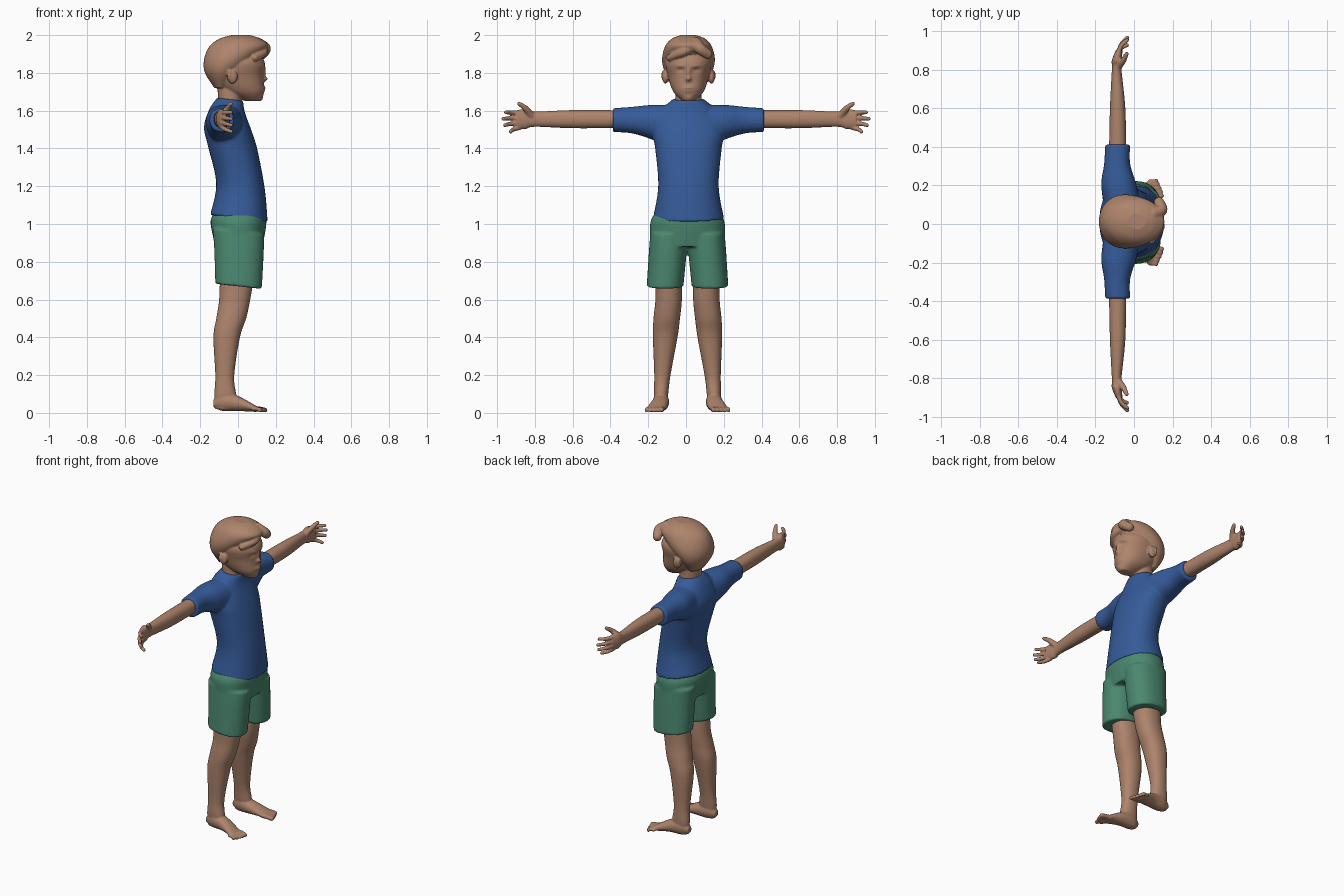
import bpy, bmesh, math
from mathutils import Vector, Matrix

cube = bpy.data.objects.get("Cube")
if cube:
    bpy.data.objects.remove(cube, do_unlink=True)


def material(name, red, green, blue):
    mat = bpy.data.materials.new(name)
    mat.use_nodes = True
    mat.diffuse_color = (red, green, blue, 1)
    shader = mat.node_tree.nodes["Principled BSDF"]
    shader.inputs["Base Color"].default_value = (red, green, blue, 1)
    return mat


skin = material("warm skin", .42, .23, .15)
blue_cotton = material("blue cotton", .036, .105, .32)
green_cotton = material("green cotton", .07, .245, .16)


def spline(points, steps):
    """Smooth in-between points that pass through the given ones."""
    result = []
    last = len(points) - 1
    for i in range(last):
        before, start, end, after = (Vector(points[min(max(k, 0), last)])
                                     for k in range(i - 1, i + 3))
        leaving, arriving = (end - before) / 2, (after - start) / 2
        for step in range(steps):
            t = step / steps
            blend = t * t * (3 - 2 * t)
            result.append(start.lerp(end, blend) + leaving * t * (1 - t) ** 2
                          - arriving * t * t * (1 - t))
    return result + [Vector(points[last])]


def loft(bm, axis, rings, origin, side=1, power=2.2, slant=0, steps=5, segments=48):
    """Each ring: position on axis, low, high, half width across, centre across."""
    along, across = [k for k in range(3) if k != axis]
    rings = [ring if len(ring) > 4 else (*ring, 0) for ring in rings]
    loops = []
    for position, low, high, half, centre in spline(rings, steps):
        loop = []
        for k in range(segments):
            angle = math.tau * k / segments
            c, s = (math.copysign(abs(w) ** (2 / power), w)
                    for w in (math.cos(angle), math.sin(angle)))
            point = Vector()
            point[along] = (low + high) / 2 + c * (high - low) / 2
            point[across] = centre + s * half
            point[axis] = position + slant * c * (high - low) / 2
            point.y *= side
            loop.append(bm.verts.new(point + Vector(origin)))
        loops.append(loop)
    for lower, upper in zip(loops, loops[1:]):
        for k in range(segments):
            bm.faces.new((lower[k - 1], lower[k], upper[k], upper[k - 1]))
    bm.faces.new(loops[0])
    bm.faces.new(loops[-1])


def ball(bm, centre, radii):
    place = Matrix.Translation(centre) @ Matrix.Diagonal((*radii, 1))
    bmesh.ops.create_uvsphere(bm, u_segments=16, v_segments=10, radius=1, matrix=place)


def strand(bm, points, start_radius, end_radius, origin, side=1):
    """Rounded tapering strand along a path, for digits and locks of hair."""
    path = spline(points, 6)
    for i, point in enumerate(path):
        radius = start_radius + (end_radius - start_radius) * i / (len(path) - 1)
        point.y *= side
        ball(bm, point + Vector(origin), [radius] * 3)


def finish(name, bm, mat, voxel, smoothing):
    """Fuse the overlapping volumes into one smooth surface."""
    bmesh.ops.recalc_face_normals(bm, faces=bm.faces)
    mesh = bpy.data.meshes.new(name)
    bm.to_mesh(mesh)
    bm.free()
    mesh.materials.append(mat)
    mesh.shade_smooth()
    part = bpy.data.objects.new(name, mesh)
    bpy.context.collection.objects.link(part)
    fuse = part.modifiers.new("fuse", 'REMESH')
    fuse.mode = 'VOXEL'
    fuse.voxel_size = voxel
    fuse.use_smooth_shade = True
    soften = part.modifiers.new("soften", 'SMOOTH')
    soften.iterations = smoothing


middle = (0, .013, 0)
hips = (0, .008, 0)

# Skull and jaw
bm = bmesh.new()
loft(bm, 2, [(1.65, .04, .12, .03), (1.7, -.07, .137, .08), (1.78, -.15, .135, .108),
             (1.86, -.15, .14, .12), (1.93, -.08, .09, .07)],
     middle, steps=12, segments=96)


def push(across, height, wide, tall, depth):
    """Press a soft bump or hollow into the face, on both cheeks alike."""
    for vert in bm.verts:
        if vert.co.x > .03:
            y = (abs(vert.co.y - middle[1]) - across) / wide
            z = (vert.co.z - height) / tall
            vert.co.x += depth * math.exp(-y * y - z * z)


push(0, 1.8, .01, .025, .012)         # nose bridge
push(0, 1.768, .014, .012, .024)      # nose tip
push(0, 1.715, .03, .013, .011)       # lips
push(0, 1.712, .024, .004, -.009)     # mouth line
push(0, 1.665, .02, .012, .006)       # chin
push(.042, 1.812, .018, .012, -.015)  # eye sockets
push(.042, 1.808, .012, .007, .008)   # eyeballs
push(.04, 1.837, .026, .007, .005)    # brows

# Neck
loft(bm, 2, [(1.56, -.1, .015, .07), (1.75, -.11, .02, .068)], middle)

# Hair mass and swept fringe
loft(bm, 2, [(1.72, -.125, -.06, .07), (1.8, -.175, .015, .123), (1.87, -.18, .09, .14),
             (1.94, -.152, .158, .124), (1.98, -.1, .12, .09), (2, -.035, .065, .04)],
     middle, power=2)
strand(bm, [(.1, .04, 1.955), (.143, .06, 1.93), (.13, .1, 1.9)], .034, .027, middle)
strand(bm, [(.11, .03, 1.945), (.135, -.03, 1.91), (.09, -.1, 1.88)], .03, .018, middle)

# Ears
for side in (-1, 1):
    ball(bm, (-.03, middle[1] + side * .122, 1.78), (.028, .018, .037))
    ball(bm, (-.045, middle[1] + side * .132, 1.787), (.012, .012, .028))
finish("head", bm, skin, .005, 3)

# Shirt body with sleeves
bm = bmesh.new()
loft(bm, 2, [(1.03, -.147, .157, .188), (1.2, -.115, .142, .16), (1.4, -.16, .105, .176),
             (1.5, -.18, .075, .19), (1.6, -.15, .037, .145), (1.66, -.11, .027, .083)],
     middle, slant=-.12)
for side in (-1, 1):
    loft(bm, 1, [(.1, -.16, .03, .11, -.03), (.2, -.17, .01, .09, -.01),
                 (.3, -.155, -.02, .07, 0), (.4, -.15, -.02, .063, 0)],
         (0, middle[1], 1.55), side)
finish("shirt", bm, blue_cotton, .008, 5)

# Shorts: hips and two legs with a slanted hem
bm = bmesh.new()
loft(bm, 2, [(1.05, -.135, .143, .178), (1, -.145, .15, .198), (.88, -.12, .13, .195)], hips)
for side in (-1, 1):
    loft(bm, 2, [(.96, -.135, .138, .098, .098), (.86, -.126, .136, .1, .104),
                 (.67, -.12, .126, .097, .119)], hips, side, slant=-.11)
finish("shorts", bm, green_cotton, .008, 4)

for side, word in ((1, "left"), (-1, "right")):
    # Arm and palm
    bm = bmesh.new()
    shoulder = (-.085, 0, 1.555)
    loft(bm, 1, [(.35, -.045, .045, .047), (.6, -.04, .04, .048), (.8, -.03, .02, .04),
                 (.85, -.03, .022, .053), (.9, -.01, .025, .047)], shoulder, side)
    # Fingers fan out from the palm, the second one longest
    for spread in (-1.5, -.5, .5, 1.5):
        reach = .968 - .011 * (spread + .4) ** 2
        root, tip = -.005 - .026 * spread, -.015 - .034 * spread
        strand(bm, [(0, .88, root), (.02, (.9 + reach) / 2, (root + tip) / 2),
                    (.05, reach, tip)], .0135, .01, shoulder, side)
    # Thumb
    strand(bm, [(.005, .82, .02), (.03, .85, .057), (.047, .884, .082)],
           .021, .0105, shoulder, side)
    finish(word + "_arm", bm, skin, .005, 2)

    # Leg
    bm = bmesh.new()
    loft(bm, 2, [(.75, -.095, .09, .07, .1), (.6, -.1, .065, .07, .1),
                 (.5, -.115, .043, .07, .11), (.4, -.13, .01, .065, .118),
                 (.2, -.12, -.02, .043, .133), (.1, -.125, -.01, .038, .14),
                 (.02, -.12, 0, .03, .14)], hips, side)
    # Foot, splayed slightly outward
    loft(bm, 0, [(-.13, .12, .16, .02, .05), (-.08, .1, .18, .05, .06),
                 (0, .1, .19, .04, .05), (.1, .12, .22, .015, .02)], hips, side, power=2)
    # Toes shrink and step back towards the outside
    for toe in range(5):
        y, tip = .133 + .02 * toe, .143 - .003 * toe - .001 * toe * toe
        radius = .015 - .0012 * toe
        strand(bm, [(.08, y, .022), (.115, y + .003, .02), (tip, y + .005, radius)],
               radius, radius * .85, hips, side)
    finish(word + "_leg", bm, skin, .005, 2)
